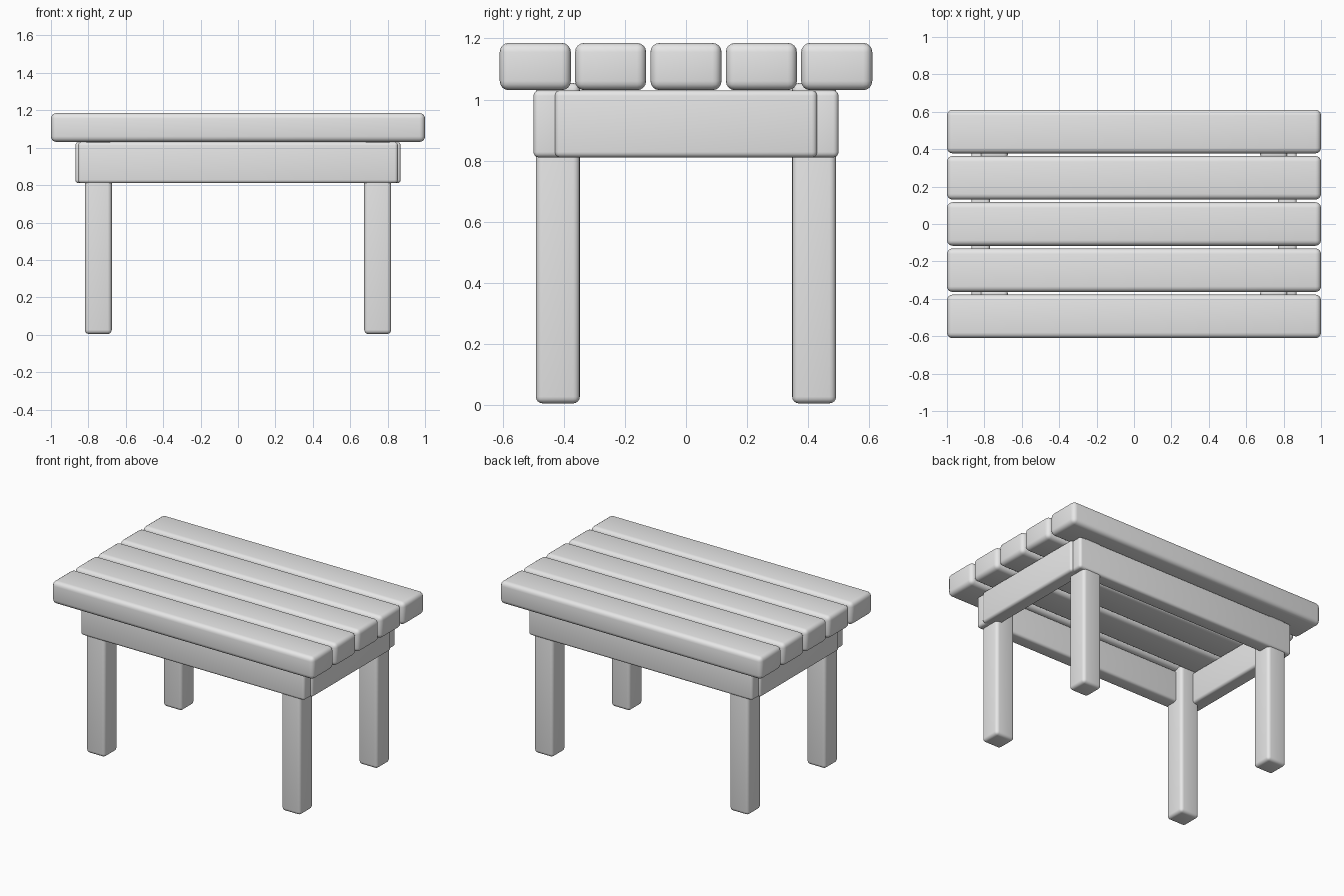
import bpy
import bmesh
from math import radians

cube = bpy.data.objects.get("Cube")
if cube:
    bpy.data.objects.remove(cube, do_unlink=True)

# Single plain colour
grey = bpy.data.materials.new("light grey")
grey.use_nodes = True
color = (0.8, 0.8, 0.8, 1)
grey.diffuse_color = color
grey.node_tree.nodes["Principled BSDF"].inputs["Base Color"].default_value = color


def beam(name, center, size, radius):
    """Box with rounded edges."""
    bm = bmesh.new()
    bmesh.ops.create_cube(bm, size=1)
    bmesh.ops.scale(bm, vec=size, verts=bm.verts)
    mesh = bpy.data.meshes.new(name)
    bm.to_mesh(mesh)
    bm.free()
    mesh.materials.append(grey)
    obj = bpy.data.objects.new(name, mesh)
    obj.location = center
    bpy.context.collection.objects.link(obj)
    bevel = obj.modifiers.new("rounded edges", "BEVEL")
    bevel.width = radius
    bevel.segments = 4
    bpy.ops.object.select_all(action="DESELECT")
    obj.select_set(True)
    bpy.context.view_layer.objects.active = obj
    bpy.ops.object.modifier_apply(modifier=bevel.name)
    bpy.ops.object.shade_smooth_by_angle(angle=radians(40))
    return obj


# Five top slats
for i in range(5):
    beam(f"top_slat_{i + 1}", ((0, (i - 2) * 0.247, 1.108)), (2, 0.233, 0.155), 0.03)

# Long aprons outside the legs, and short aprons at the ends
for side, s in (("front", -1), ("back", 1)):
    beam(f"{side}_apron", (0, s * 0.45, 0.92), (1.71, 0.1, 0.22), 0.018)
for side, s in (("right", -1), ("left", 1)):
    beam(f"{side}_apron", (s * 0.82, 0, 0.92), (0.1, 0.86, 0.22), 0.018)

# Four legs
for depth, sy in (("front", -1), ("back", 1)):
    for side, sx in (("right", -1), ("left", 1)):
        beam(f"{depth}_{side}_leg", (sx * 0.747, sy * 0.42, 0.529),
             (0.144, 0.144, 1.05), 0.022)
